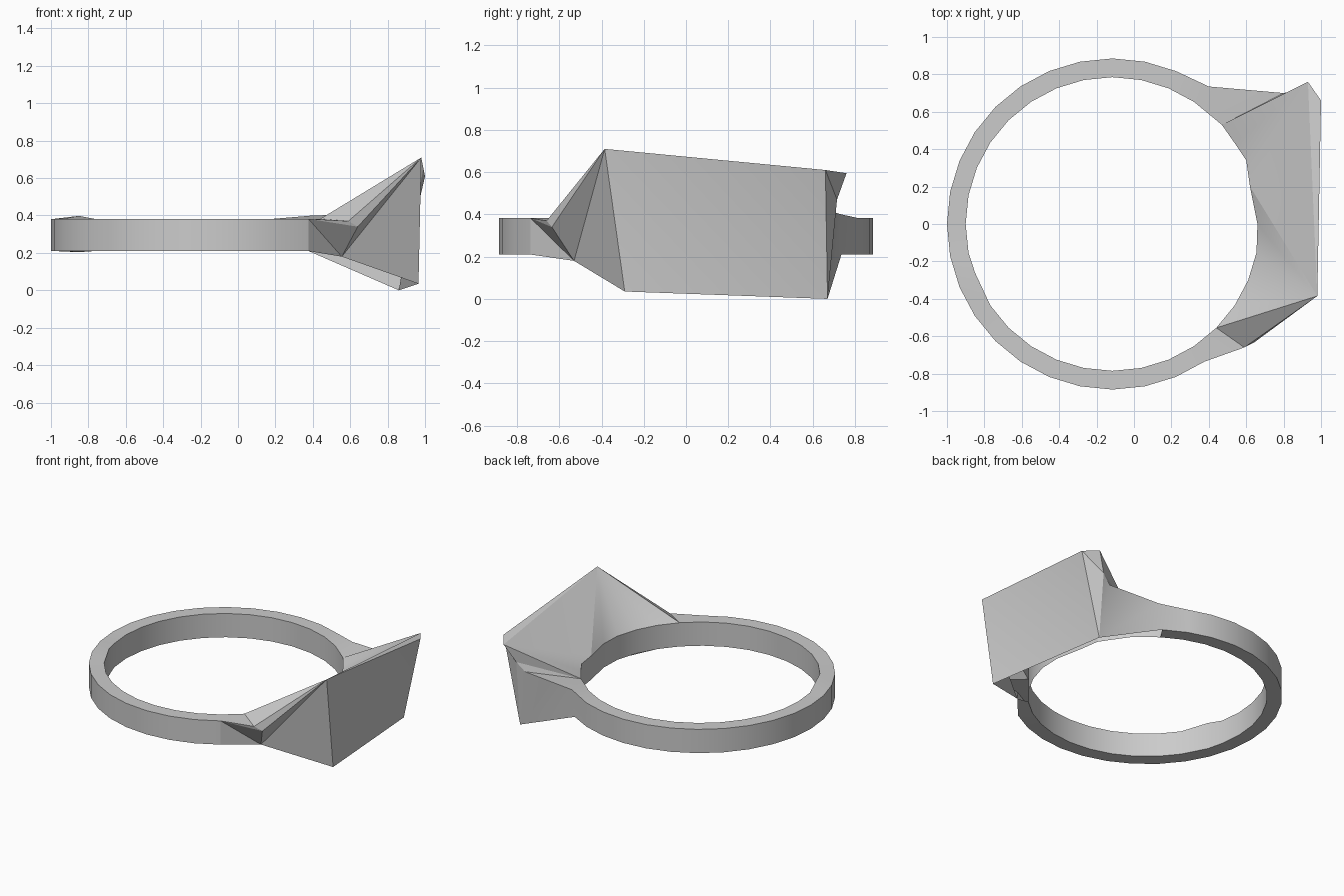
import bpy, bmesh, math

if "Cube" in bpy.data.objects:
    bpy.data.objects.remove(bpy.data.objects["Cube"])

SIDES, CX = 32, -0.115
R_OUT, R_IN = 0.885, 0.785
LOW, TOP = 0.21, 0.382
FIRST, LAST = 5, 27          # band segments; the hollow head fills the gap

bm = bmesh.new()


def ring_point(i, r, z):
    a = math.tau * i / SIDES
    return bm.verts.new((CX + r * math.cos(a), r * math.sin(a), z))


def face(*vs):
    return bm.faces.new(vs)


# finger hole: full circle, slightly flattened where it meets the head
it = [ring_point(i, R_IN, TOP) for i in range(SIDES)]
ib = [ring_point(i, R_IN, LOW) for i in range(SIDES)]
for i, (x, y) in {4: (0.47, 0.53), 3: (0.54, 0.43), 2: (0.60, 0.34),
                  1: (0.62, 0.20), 0: (0.66, 0.0), 18: (-0.85, -0.26)}.items():
    for v in (it[i], ib[i]):
        v.co.x, v.co.y = x, y
it[18].co.z, ib[18].co.z = 0.398, 0.204
for i in range(SIDES):
    j = (i + 1) % SIDES
    face(it[i], it[j], ib[j], ib[i])

# band: outer wall, top and bottom
ot = {i: ring_point(i, R_OUT, TOP) for i in range(FIRST, LAST + 1)}
ob = {i: ring_point(i, R_OUT, LOW) for i in range(FIRST, LAST + 1)}
ot[FIRST].co = (0.40, 0.735, 0.40)
for i in range(FIRST, LAST):
    j = i + 1
    face(ot[i], ob[i], ob[j], ot[j])
    face(ot[i], ot[j], it[j], it[i])
    face(ob[i], ib[i], ib[j], ob[j])

# head corners: plate a-b-c-d, back tip e, front shoulder f-g-h, back shoulder k-l
a, b, c, d, e, f, g, h, k, l = [bm.verts.new(p) for p in (
    (0.98, -0.385, 0.71), (0.965, -0.29, 0.035), (0.86, 0.67, 0.0),
    (1.0, 0.66, 0.61), (0.93, 0.76, 0.595), (0.555, -0.53, 0.18),
    (0.64, -0.635, 0.34), (0.59, -0.66, 0.37), (0.80, 0.70, 0.41),
    (0.86, 0.715, 0.47))]

# flat signet plate
face(a, b, c)
face(a, c, d)
face(a, d, e)

# front shoulder
face(ot[LAST], it[LAST], it[28], h)
face(a, it[28], h)
face(a, h, g)
face(a, g, f)
face(a, f, b)
face(ot[LAST], h, g)
face(ot[LAST], g, f)
face(ot[LAST], f, ob[LAST])
face(ob[LAST], f, ib[28], ib[LAST])

# back shoulder
o, u, m = ot[FIRST], ob[FIRST], it[4]
face(o, it[FIRST], m, k)
face(m, k, l)
face(m, l, e)
face(o, k, c)
face(o, c, u)
face(k, l, c)
face(l, e, d)
face(l, d, c)

# slopes from the finger hole up to the plate's top edge; open underneath
for i in range(1, 4):
    face(e, it[i], it[i + 1])
face(e, a, it[1])
for i in range(-4, 1):
    face(a, it[i], it[i + 1])

bmesh.ops.recalc_face_normals(bm, faces=bm.faces[:])
bm.edges.get((a, it[1])).smooth = False     # crease across the top slope
mesh = bpy.data.meshes.new("signet_ring")
bm.to_mesh(mesh)
bm.free()
ring = bpy.data.objects.new("signet_ring", mesh)
bpy.context.collection.objects.link(ring)

metal = bpy.data.materials.new("grey_metal")
metal.diffuse_color = (0.6, 0.6, 0.6, 1)
metal.use_nodes = True
metal.node_tree.nodes["Principled BSDF"].inputs["Base Color"].default_value = metal.diffuse_color
mesh.materials.append(metal)

bpy.context.view_layer.objects.active = ring
ring.select_set(True)
bpy.ops.object.shade_smooth_by_angle(angle=math.radians(20))
